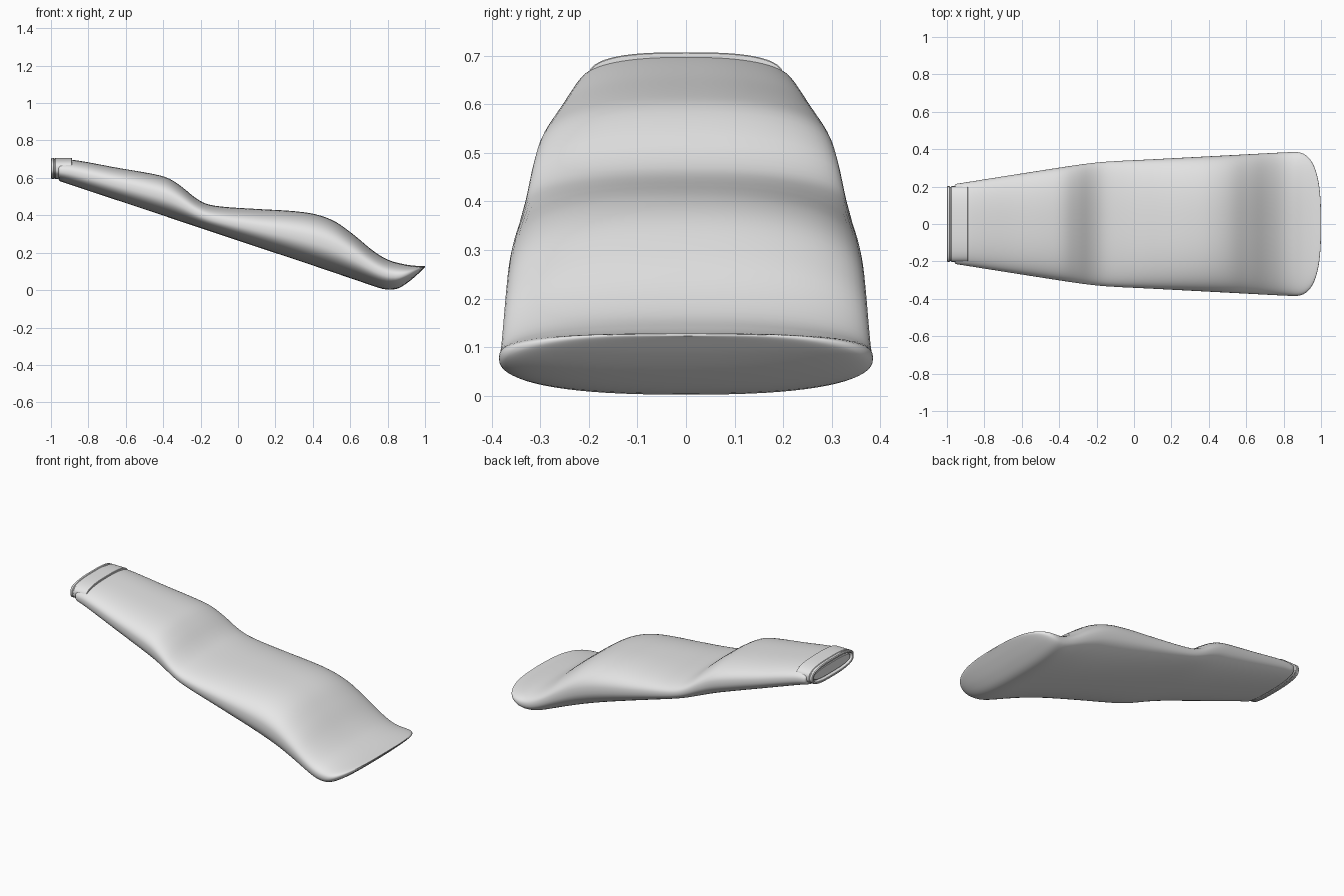
import bpy
import bmesh
import math

default_cube = bpy.data.objects.get("Cube")
if default_cube:
    bpy.data.objects.remove(default_cube, do_unlink=True)

grey = bpy.data.materials.new("plain_grey")
grey.use_nodes = True
grey.diffuse_color = (0.8, 0.8, 0.8, 1)
grey.node_tree.nodes["Principled BSDF"].inputs["Base Color"].default_value = grey.diffuse_color

SIDES = 72


def curve(points, x):
    """Smooth value at x through a short list of (x, value) points."""
    last = len(points) - 1

    def slope(i):
        a, b = points[max(i - 1, 0)], points[min(i + 1, last)]
        return (b[1] - a[1]) / (b[0] - a[0])

    i = 0
    while i < last - 1 and x > points[i + 1][0]:
        i += 1
    (x0, v0), (x1, v1) = points[i], points[i + 1]
    span = x1 - x0
    t = min(max((x - x0) / span, 0), 1)
    s = 1 - t
    return (v0 * (1 + 2 * t) * s * s + slope(i) * span * t * s * s
            + v1 * (3 - 2 * t) * t * t - slope(i + 1) * span * t * t * s)


def oval(x, half_width, low, high, power):
    """Rounded flat cross-section standing across the length."""
    middle, half_height = (low + high) / 2, (high - low) / 2
    ring = []
    for k in range(SIDES):
        angle = math.tau * k / SIDES
        c, s = math.cos(angle), math.sin(angle)
        y = math.copysign(abs(c) ** (2 / power), c) * half_width
        z = math.copysign(abs(s) ** (2 / power), s) * half_height
        ring.append((x, y, middle + z))
    return ring


def loft(name, rings, crease_angle):
    """Skin a row of cross-sections and close both ends."""
    bm = bmesh.new()
    rows = [[bm.verts.new(p) for p in ring] for ring in rings]
    for a, b in zip(rows, rows[1:]):
        for k in range(SIDES):
            n = (k + 1) % SIDES
            bm.faces.new((a[k], a[n], b[n], b[k]))
    bm.faces.new(rows[0])
    bm.faces.new(rows[-1])
    bmesh.ops.recalc_face_normals(bm, faces=bm.faces)
    mesh = bpy.data.meshes.new(name)
    bm.to_mesh(mesh)
    bm.free()
    mesh.materials.append(grey)
    obj = bpy.data.objects.new(name, mesh)
    bpy.context.collection.objects.link(obj)
    bpy.ops.object.select_all(action="DESELECT")
    obj.select_set(True)
    bpy.context.view_layer.objects.active = obj
    bpy.ops.object.shade_smooth_by_angle(angle=math.radians(crease_angle))
    return obj


# Wavy upper line, straight underside with an upturned toe, and half width
top_line = [(-0.96, 0.692), (-0.89, 0.697), (-0.65, 0.655), (-0.45, 0.62), (-0.37, 0.597),
            (-0.3, 0.552), (-0.23, 0.495), (-0.17, 0.462), (-0.08, 0.446), (0.1, 0.434),
            (0.3, 0.422), (0.42, 0.404), (0.52, 0.366), (0.62, 0.295), (0.72, 0.212),
            (0.8, 0.163), (0.88, 0.14), (0.94, 0.131), (1, 0.128)]
under_line = [(-0.96, 0.585), (-0.5, 0.432), (0, 0.265), (0.4, 0.132), (0.6, 0.064),
              (0.7, 0.03), (0.76, 0.01), (0.81, 0.002), (0.86, 0.011), (0.91, 0.042),
              (0.96, 0.084), (1, 0.123)]
side_line = [(-0.96, 0.213), (-0.6, 0.27), (-0.3, 0.316), (-0.16, 0.332), (0.1, 0.346),
             (0.5, 0.367), (0.85, 0.385), (1, 0.39)]


def body_ring(x, inset=0):
    width = curve(side_line, x)
    if x > 0.84:
        # Round the toe corners in plan
        t = (x - 0.84) / 0.16
        width *= max(1 - t ** 2.8, 0) ** (1 / 2.8)
    return oval(x, width - inset, curve(under_line, x) + inset, curve(top_line, x) - inset, 2.5)


# Blade body, with sections packed closer toward the toe
start, toe = -0.96, 0.84
rings = [body_ring(start, 0.01), body_ring(start + 0.003, 0.003)]
steps = 80
rings += [body_ring(start + 0.01 + (toe - start - 0.01) * i / steps) for i in range(steps)]
bends = 24
for i in range(bends):
    rings.append(body_ring(toe + 0.1599 * math.sin(math.pi / 2 * i / (bends - 1))))
loft("blade_body", rings, 50)


# Connector plug at the narrow end, with a sunken socket and a raised core
def plug_ring(x, inset):
    return oval(x, 0.202 - inset, 0.594 + inset, 0.707 - inset, 2.8)


plug_profile = [(-0.888, 0.002), (-0.89, 0), (-0.976, 0), (-0.979, 0.003), (-0.983, 0.003),
                (-0.986, 0), (-0.996, 0), (-1, 0.004), (-1, 0.012), (-0.998, 0.014),
                (-0.975, 0.015), (-0.975, 0.024), (-0.99, 0.025), (-0.992, 0.027)]
loft("connector_plug", [plug_ring(x, inset) for x, inset in plug_profile], 35)
